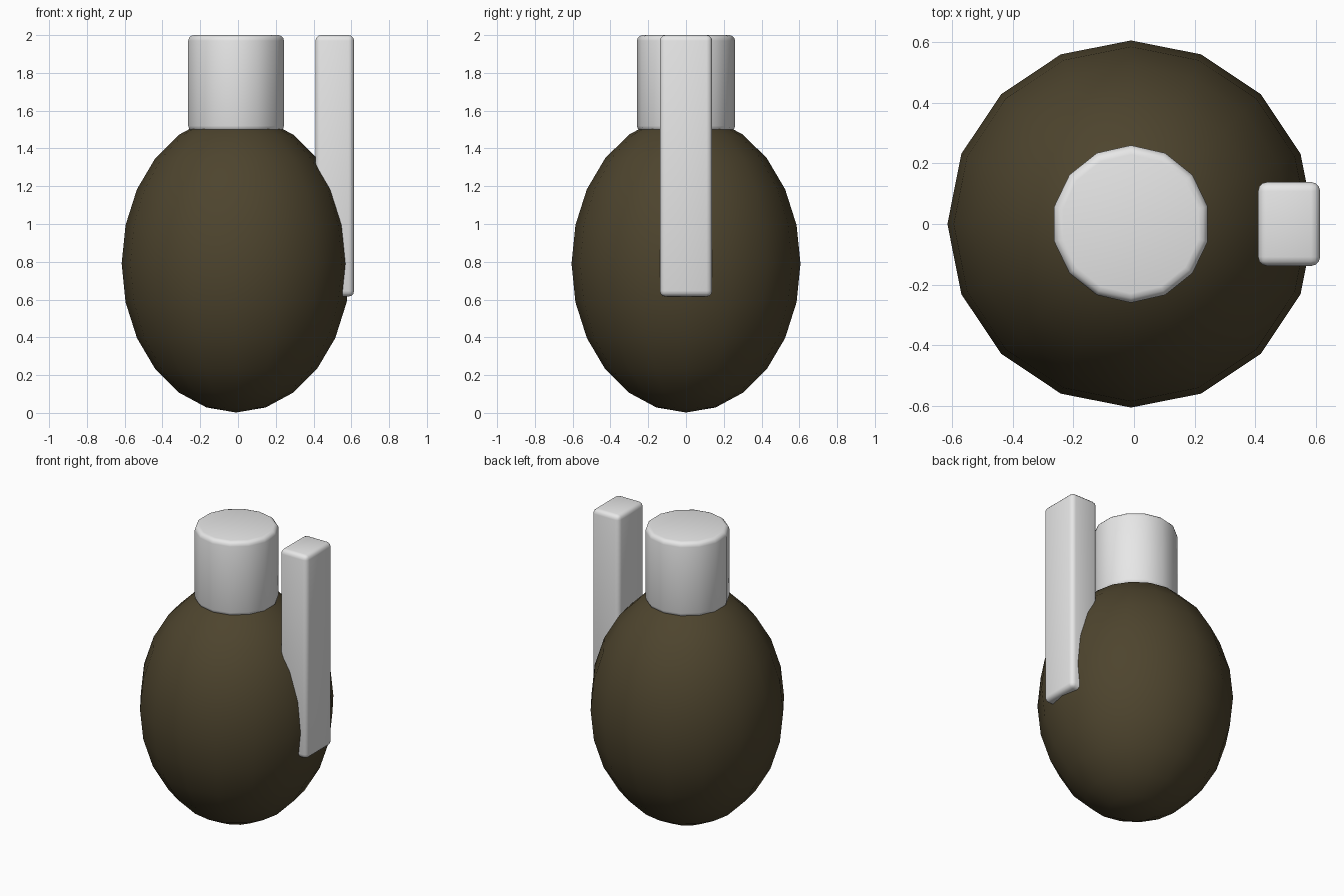
import bpy

if "Cube" in bpy.data.objects:
    bpy.data.objects.remove(bpy.data.objects["Cube"])


def material(name, rgb):
    m = bpy.data.materials.new(name)
    m.diffuse_color = (*rgb, 1.0)
    m.use_nodes = True
    m.node_tree.nodes["Principled BSDF"].inputs["Base Color"].default_value = m.diffuse_color
    return m


olive = material("dark olive", (0.075, 0.058, 0.027))
grey = material("light grey", (0.8, 0.8, 0.8))


def finish(name, mat, scale, bevel=0.0):
    """Name, scale, colour, round the edges and smooth the active object."""
    ob = bpy.context.object
    ob.name = name
    ob.scale = scale
    bpy.ops.object.transform_apply(location=False, rotation=False, scale=True)
    ob.data.materials.append(mat)
    if bevel:
        mod = ob.modifiers.new("rounded edges", 'BEVEL')
        mod.width = bevel
        mod.segments = 3
        mod.limit_method = 'ANGLE'
    bpy.ops.object.shade_smooth()
    return ob


# Egg-shaped body
bpy.ops.mesh.primitive_uv_sphere_add(segments=16, ring_count=12, radius=1,
                                     location=(-0.01, 0, 0.79))
finish("body", olive, (0.606, 0.606, 0.788))

# Round cap on top
bpy.ops.mesh.primitive_cylinder_add(vertices=14, radius=0.26, depth=0.51,
                                    location=(-0.01, 0, 1.745))
finish("cap", grey, (1, 1, 1), 0.03)

# Side lever, partly sunk into the body
bpy.ops.mesh.primitive_cube_add(size=1, location=(0.512, 0, 1.308))
finish("lever", grey, (0.205, 0.277, 1.384), 0.03)
